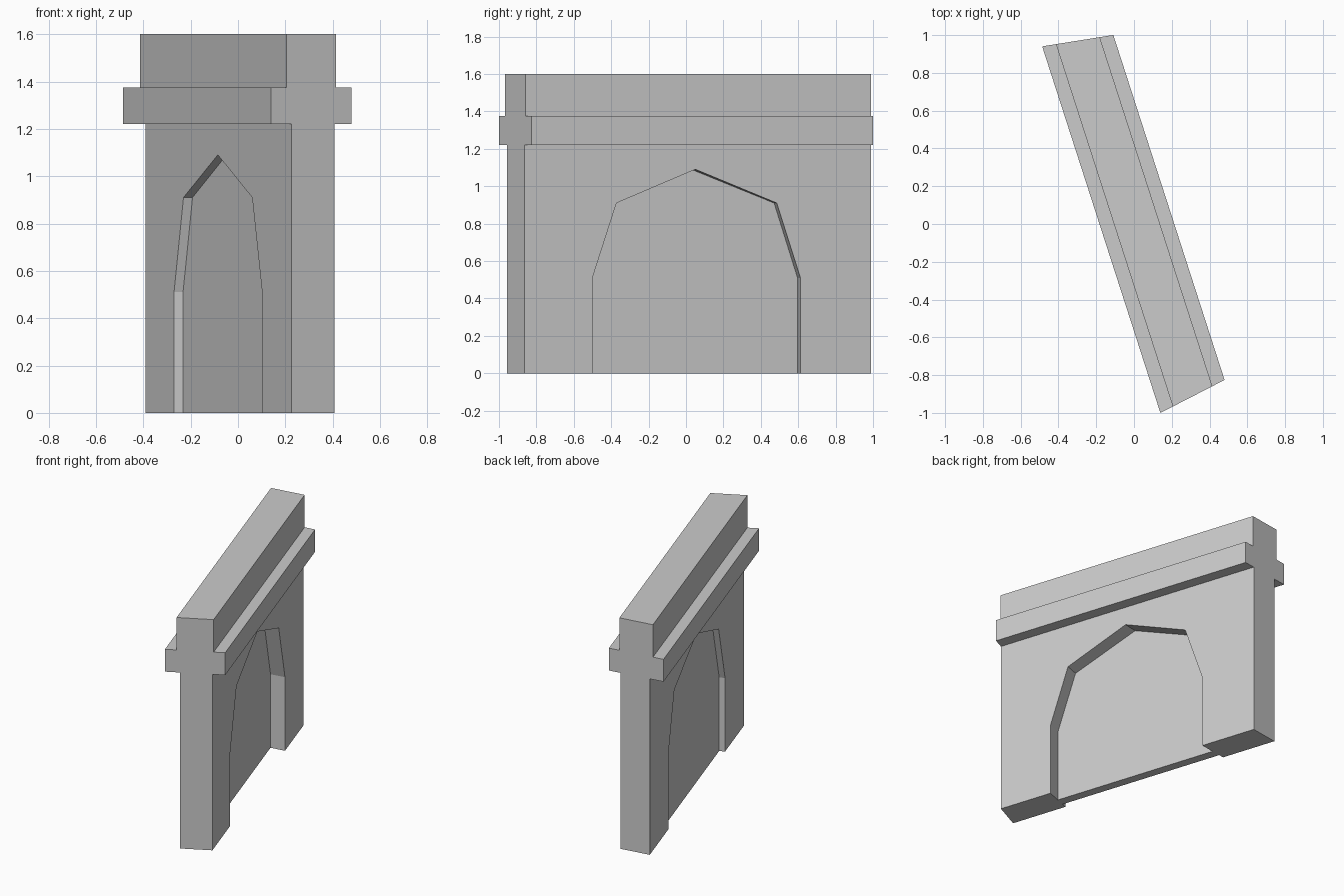
import bpy, bmesh

if "Cube" in bpy.data.objects:
    bpy.data.objects.remove(bpy.data.objects["Cube"])

# Wall frame: u runs along the wall, n across its thickness
D, N = (-0.307, 0.952), (0.952, 0.307)


def pos(u, n, z):
    return (u * D[0] + n * N[0], u * D[1] + n * N[1], z)


def ends(n):
    # mitred ends of the segment
    return -0.966 + 0.164 * n, 1.017 - 0.155 * n


def make(name, bm):
    bmesh.ops.remove_doubles(bm, verts=bm.verts, dist=1e-5)
    bmesh.ops.recalc_face_normals(bm, faces=bm.faces)
    me = bpy.data.meshes.new(name)
    bm.to_mesh(me)
    bm.free()
    ob = bpy.data.objects.new(name, me)
    bpy.context.collection.objects.link(ob)
    return ob


def face(bm, pts):
    return bm.faces.new([bm.verts.new(p) for p in pts])


def mitred_block(name, n0, n1, z0, z1):
    bm = bmesh.new()
    (a0, b0), (a1, b1) = ends(n0), ends(n1)
    base = face(bm, [pos(a0, n0, z0), pos(a1, n1, z0), pos(b1, n1, z0), pos(b0, n0, z0)])
    ext = bmesh.ops.extrude_face_region(bm, geom=[base], use_keep_orig=True)
    top = [g for g in ext["geom"] if isinstance(g, bmesh.types.BMVert)]
    bmesh.ops.translate(bm, verts=top, vec=(0, 0, z1 - z0))
    return make(name, bm)


# Wall with a blind arch recessed into both sides
NL, NR, TOP = -0.079, 0.123, 1.22
PANEL_L, PANEL_R = -0.041, 0.023
Z = [0, 0.51, 0.91, 1.09, 0.91, 0.51, 0]
UL = [-0.577, -0.577, -0.44, 0.033, 0.505, 0.635, 0.635]
UR = [-0.565, -0.565, -0.43, 0.013, 0.47, 0.603, 0.603]


def arch(n):
    t = (n - NL) / (NR - NL)
    return [pos(a + (b - a) * t, n, z) for a, b, z in zip(UL, UR, Z)]


bm = bmesh.new()
for n, depth in ((NL, PANEL_L), (NR, PANEL_R)):
    a, b = ends(n)
    outer, inner = arch(n), arch(depth)
    face(bm, [pos(a, n, 0)] + outer + [pos(b, n, 0), pos(b, n, TOP), pos(a, n, TOP)])
    face(bm, inner)
    for i in range(6):
        face(bm, [outer[i], outer[i + 1], inner[i + 1], inner[i]])

# Wall ends, top and underside
(a0, b0), (a1, b1) = ends(NL), ends(NR)
for u0, u1 in ((a0, a1), (b0, b1)):
    face(bm, [pos(u0, NL, 0), pos(u1, NR, 0), pos(u1, NR, TOP), pos(u0, NL, TOP)])
face(bm, [pos(a0, NL, TOP), pos(a1, NR, TOP), pos(b1, NR, TOP), pos(b0, NL, TOP)])
levels = [arch(n) for n in (NL, PANEL_L, PANEL_R, NR)]
face(bm, [pos(a0, NL, 0)] + [l[0] for l in levels] + [pos(a1, NR, 0)])
face(bm, [pos(b0, NL, 0)] + [l[-1] for l in levels] + [pos(b1, NR, 0)])
face(bm, [levels[1][0], levels[2][0], levels[2][-1], levels[1][-1]])
make("arched_wall", bm)

# Projecting ledge and parapet
mitred_block("ledge", -0.174, 0.203, 1.22, 1.375)
mitred_block("parapet", -0.101, 0.131, 1.375, 1.6)
